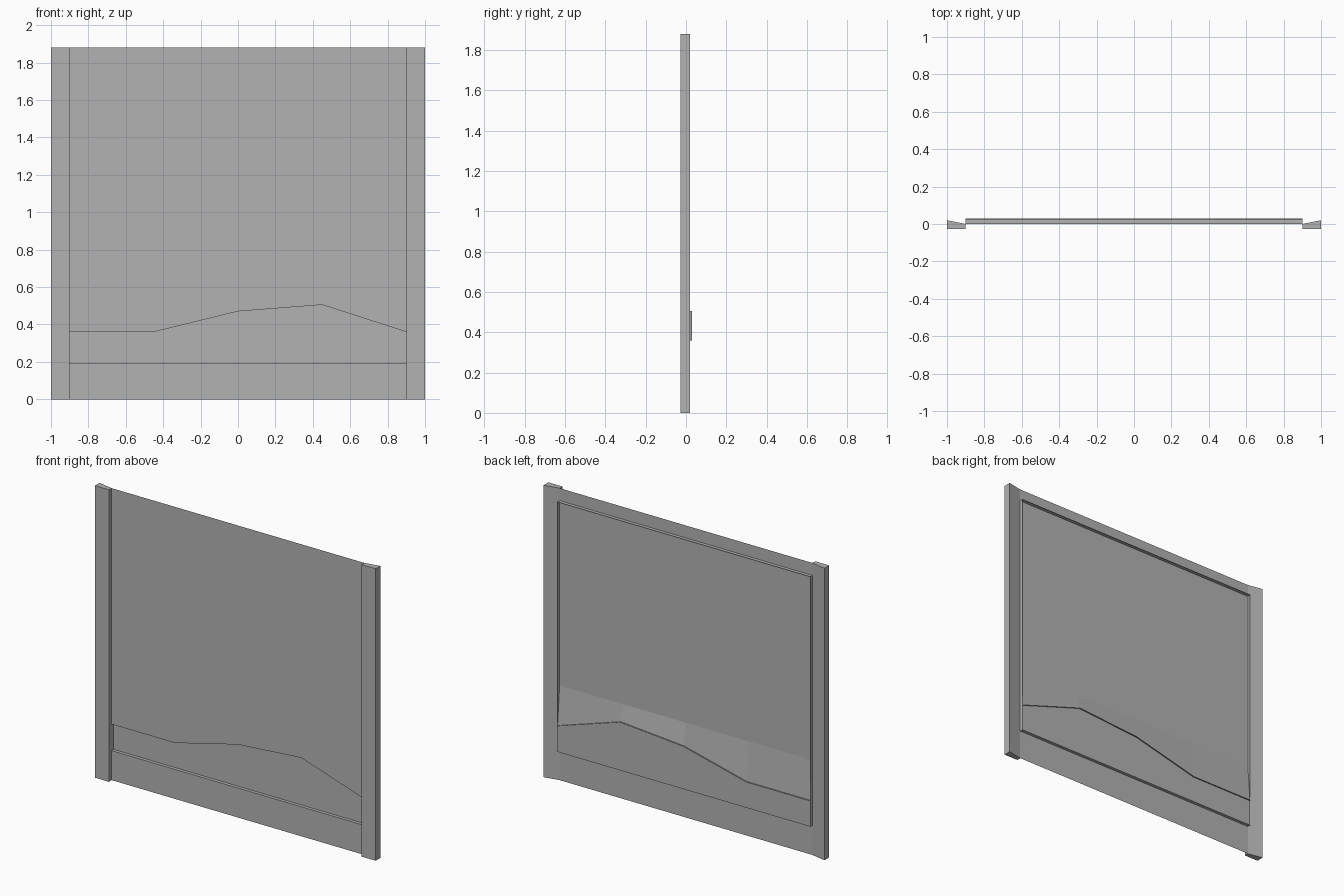
import bpy

cube = bpy.data.objects.get("Cube")
if cube:
    bpy.data.objects.remove(cube, do_unlink=True)

grey = bpy.data.materials.new("plain_grey")
grey.use_nodes = True
colour = (0.45, 0.45, 0.45, 1)
grey.diffuse_color = colour
grey.node_tree.nodes["Principled BSDF"].inputs["Base Color"].default_value = colour

WIDTH, HEIGHT = 0.9, 1.88      # half width of the panel, full height
RAIL, RECESS_TOP, CREASE = 0.19, 1.8, 0.61
FRONT, SKIN, LIP = 0.0, 0.021, 0.029
ridge = [(-0.9, 0.36), (-0.45, 0.36), (0, 0.47), (0.45, 0.505), (0.9, 0.36)]


def add_mesh(name, verts, faces):
    mesh = bpy.data.meshes.new(name)
    mesh.from_pydata(verts, [], faces)
    mesh.materials.append(grey)
    obj = bpy.data.objects.new(name, mesh)
    bpy.context.collection.objects.link(obj)
    return obj


def strip(name, first, second):
    """Skin a row of quads between two lines of points."""
    n = len(first)
    faces = [(i, i + 1, n + i + 1, n + i) for i in range(n - 1)]
    return add_mesh(name, first + second, faces)


def across(y, z):
    return [(x, y, z) for x, _ in ridge]


def along_ridge(y):
    return [(x, y, z) for x, z in ridge]


# Flat front skins: rail at the bottom, large panel above the ridge line
strip("bottom_rail", across(FRONT, 0), across(FRONT, RAIL))
strip("main_panel", along_ridge(FRONT), across(FRONT, HEIGHT))

# Set-back infill with its ledge
strip("rail_ledge", across(FRONT, RAIL), across(SKIN, RAIL))
strip("lower_infill", across(SKIN, RAIL), along_ridge(SKIN))

# Ridge lip and the ramp behind the panel
strip("ridge_lip", along_ridge(LIP), along_ridge(FRONT))
strip("back_ramp", along_ridge(SKIN), across(FRONT, CREASE))

# Thin flanges around the back recess
strip("top_flange", across(FRONT, RECESS_TOP), across(SKIN + 0.002, RECESS_TOP))
for side, sign in (("left", 1), ("right", -1)):
    x = sign * WIDTH
    strip(side + "_flange", [(x, FRONT, RAIL), (x, FRONT, RECESS_TOP)],
          [(x, SKIN, RAIL), (x, SKIN, RECESS_TOP)])

    # Post with a back face that slopes outward
    profile = [(x, -0.028), (sign, -0.028), (sign, 0.02), (x, FRONT)]
    if sign < 0:
        profile.reverse()
    n = len(profile)
    verts = [(px, py, z) for z in (0, HEIGHT) for px, py in profile]
    sides = [(i, (i + 1) % n, n + (i + 1) % n, n + i) for i in range(n)]
    add_mesh(side + "_post", verts,
             sides + [tuple(reversed(range(n))), tuple(range(n, 2 * n))])
